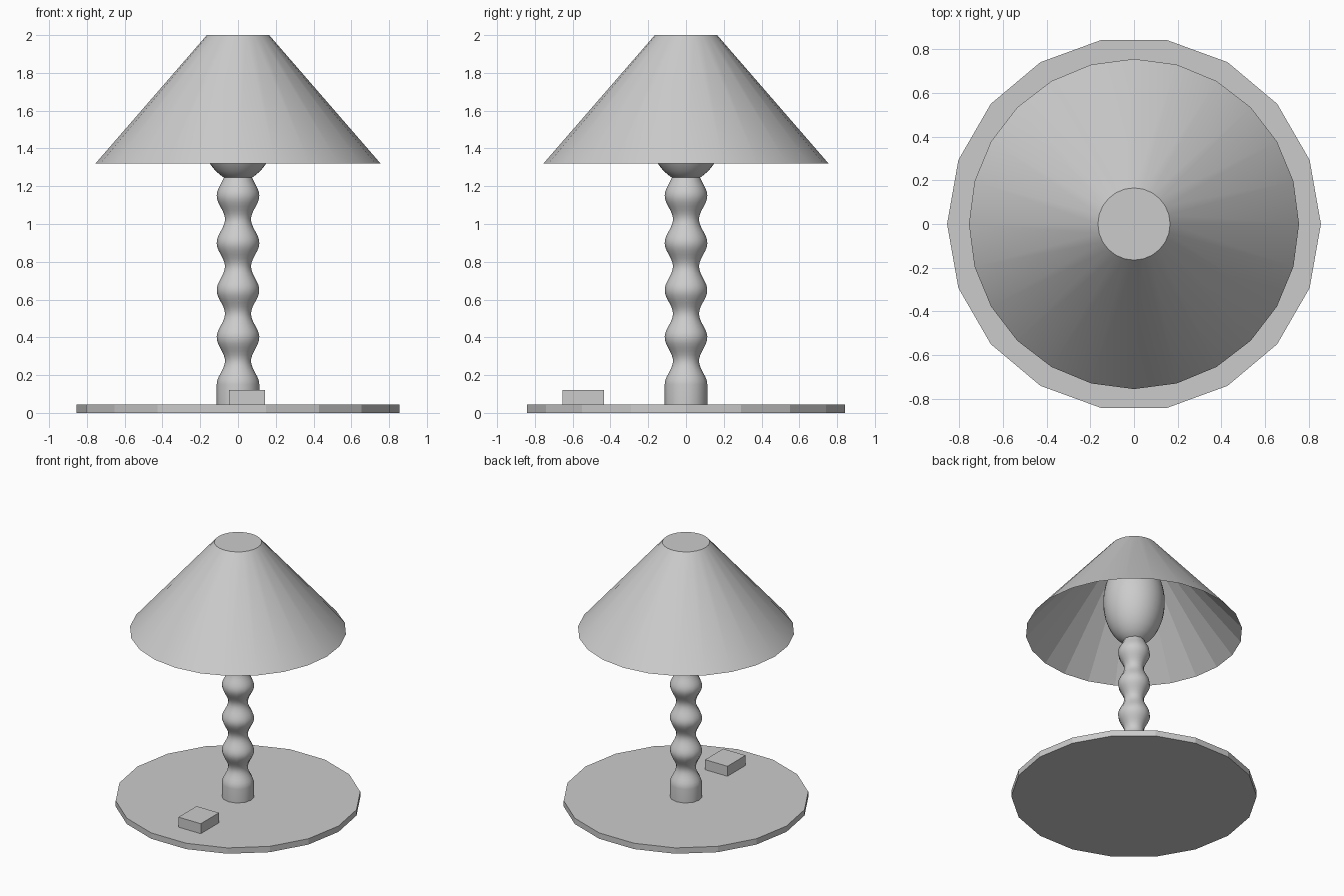
import bpy, bmesh, math

if "Cube" in bpy.data.objects:
    bpy.data.objects.remove(bpy.data.objects["Cube"])


def finish(name, bm, smooth_angle=None):
    """Turn a bmesh into a named object, smooth below the given angle."""
    bmesh.ops.recalc_face_normals(bm, faces=bm.faces)
    me = bpy.data.meshes.new(name)
    bm.to_mesh(me)
    bm.free()
    ob = bpy.data.objects.new(name, me)
    bpy.context.collection.objects.link(ob)
    if smooth_angle:
        bpy.ops.object.select_all(action='DESELECT')
        ob.select_set(True)
        bpy.context.view_layer.objects.active = ob
        bpy.ops.object.shade_smooth_by_angle(angle=math.radians(smooth_angle))
    return ob


def lathe(name, profile, sides, cap_bottom=True, cap_top=True, smooth_angle=None, flip=False):
    """Revolve (radius, z) points around z with a vertex on the +x axis."""
    bm = bmesh.new()
    rings = [[bm.verts.new((r * math.cos(2 * math.pi * i / sides),
                            r * math.sin(2 * math.pi * i / sides), z))
              for i in range(sides)] for r, z in profile]
    for a, b in zip(rings, rings[1:]):
        for i in range(sides):
            j = (i + 1) % sides
            bm.faces.new((a[i], a[j], b[j], b[i]))
    if cap_bottom:
        bm.faces.new(rings[0][::-1])
    if cap_top:
        bm.faces.new(rings[-1])
    ob = finish(name, bm, smooth_angle)
    if flip:
        ob.data.flip_normals()
    return ob


# Faceted base plate
lathe("base", [(0.855, 0), (0.855, 0.045)], 18)

# Turned stem: straight foot, then a wavy profile
stem = [(0.113, 0.04), (0.113, 0.15)]
steps = 56
for k in range(1, steps + 1):
    z = 0.15 + 1.1 * k / steps
    stem.append((0.091 + 0.022 * math.cos(2 * math.pi * (z - 0.15) / 0.25), z))
lathe("stem", stem, 12, smooth_angle=40)

# Egg-shaped bulb
bm = bmesh.new()
bmesh.ops.create_uvsphere(bm, u_segments=32, v_segments=16, radius=1)
bmesh.ops.scale(bm, vec=(0.215, 0.215, 0.335), verts=bm.verts)
bmesh.ops.translate(bm, vec=(0, 0, 1.56), verts=bm.verts)
finish("bulb", bm, 40)

# Conical shade, closed on top, with a thin faceted lining
lathe("shade", [(0.755, 1.32), (0.165, 2.0)], 24, cap_bottom=False, smooth_angle=30)
lathe("shade_lining", [(0.753, 1.32), (0.160, 1.997)], 24, cap_bottom=False, flip=True)

# Switch block on the base
bm = bmesh.new()
bmesh.ops.create_cube(bm, size=1)
bmesh.ops.scale(bm, vec=(0.19, 0.22, 0.09), verts=bm.verts)
bmesh.ops.translate(bm, vec=(0.047, -0.545, 0.077), verts=bm.verts)
finish("switch", bm)
